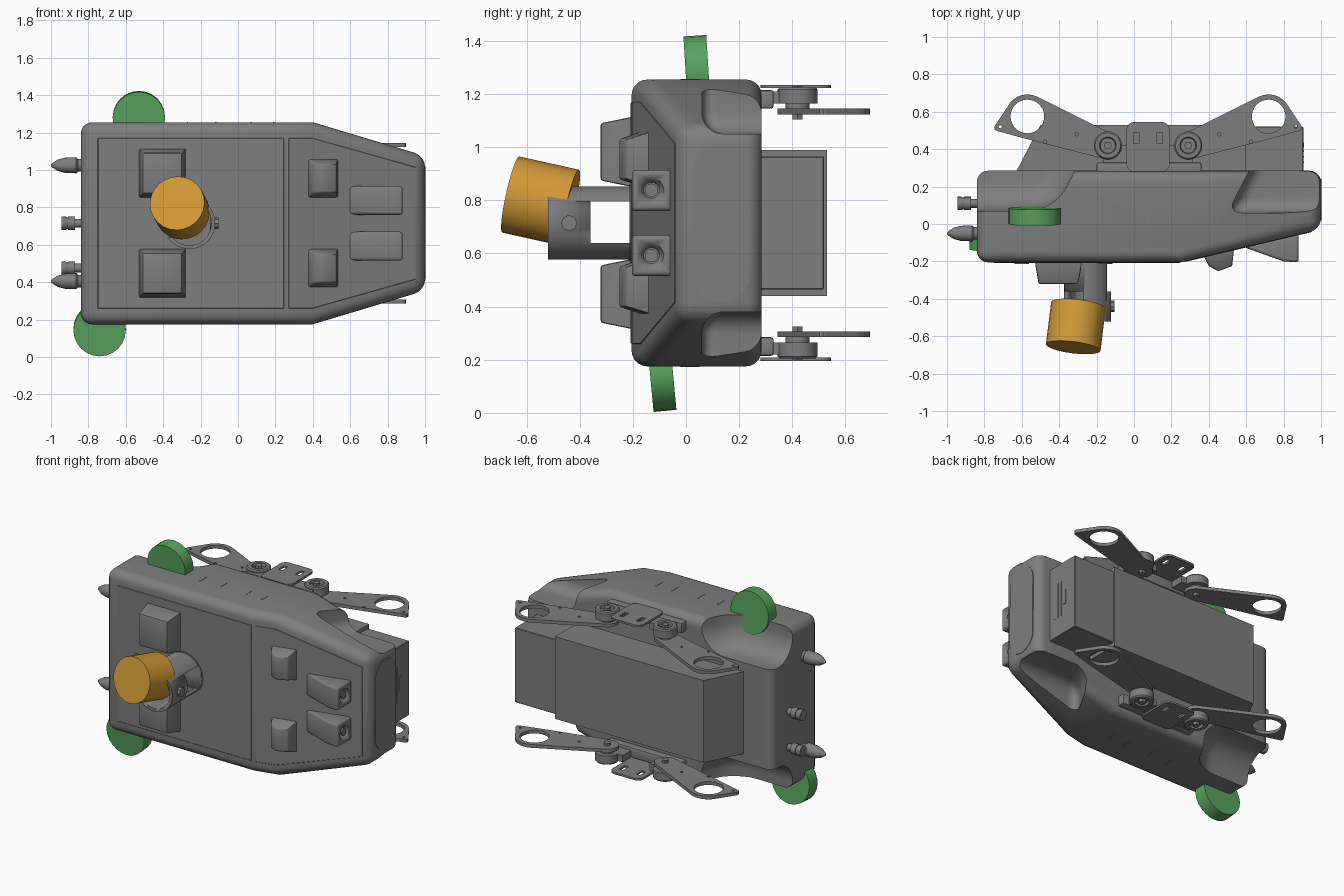
import bpy, bmesh, math
from mathutils import Vector

if "Cube" in bpy.data.objects:
    bpy.data.objects.remove(bpy.data.objects["Cube"])

ZC = 0.715  # mirror plane height of the whole model


def material(name, col):
    m = bpy.data.materials.new(name)
    m.diffuse_color = col
    m.use_nodes = True
    m.node_tree.nodes["Principled BSDF"].inputs["Base Color"].default_value = m.diffuse_color
    return m


GREY = material("grey", (0.21, 0.21, 0.21, 1))
ORANGE = material("orange", (0.64, 0.32, 0.037, 1))
GREEN = material("green", (0.1, 0.37, 0.11, 1))


def finish(name, bm, bevel=0, seg=3, smooth=True, mat=GREY):
    bmesh.ops.recalc_face_normals(bm, faces=bm.faces)
    me = bpy.data.meshes.new(name)
    bm.to_mesh(me)
    bm.free()
    me.materials.append(mat)
    ob = bpy.data.objects.new(name, me)
    bpy.context.collection.objects.link(ob)
    if bevel:
        m = ob.modifiers.new("bevel", "BEVEL")
        m.width, m.segments, m.angle_limit = bevel, seg, math.radians(22)
        apply(ob, m)
    if smooth:
        select(ob)
        bpy.ops.object.shade_smooth_by_angle(angle=math.radians(30))
    return ob


def select(ob):
    bpy.ops.object.select_all(action="DESELECT")
    ob.select_set(True)
    bpy.context.view_layer.objects.active = ob


def apply(ob, m):
    select(ob)
    bpy.ops.object.modifier_apply(modifier=m.name)


def cut(ob, cutter):
    m = ob.modifiers.new("cut", "BOOLEAN")
    m.object, m.operation, m.solver = cutter, "DIFFERENCE", "EXACT"
    apply(ob, m)
    bpy.data.objects.remove(cutter)


def hull(name, pts, **k):
    """Convex solid around a few points; used for tapered blocks."""
    bm = bmesh.new()
    for p in pts:
        bm.verts.new(p)
    bmesh.ops.convex_hull(bm, input=bm.verts)
    bmesh.ops.dissolve_limit(bm, angle_limit=0.01, verts=bm.verts, edges=bm.edges)
    return finish(name, bm, **k)


def box(name, x, y, z, **k):
    return hull(name, [(a, b, c) for a in x for b in y for c in z], **k)


def lathe(name, a, b, profile, n=32, **k):
    """Solid of revolution; profile is (t along a-b, radius)."""
    a, b = Vector(a), Vector(b)
    q = (b - a).to_track_quat("Z", "Y")
    bm, rings = bmesh.new(), []
    for t, r in profile:
        rings.append([bm.verts.new(a + (b - a) * t + q @ Vector((r * math.cos(i * math.tau / n),
                      r * math.sin(i * math.tau / n), 0))) for i in range(n)])
    for r0, r1 in zip(rings, rings[1:]):
        for i in range(n):
            bm.faces.new((r0[i], r0[(i + 1) % n], r1[(i + 1) % n], r1[i]))
    bm.faces.new(rings[0])
    bm.faces.new(rings[-1])
    return finish(name, bm, **k)


def cyl(name, a, b, r, n=32, **k):
    return lathe(name, a, b, [(0, r), (1, r)], n, **k)


def front(x):  # y of the sloping front skin
    return -0.205 + max(0, x - 0.25) * 0.235


def circle(cx, cy, r, n=20):
    return [(cx + r * math.cos(i * math.tau / n), cy + r * math.sin(i * math.tau / n)) for i in range(n)]


# Hull: tapered, rounded shell
body = hull("hull", [(x, y, ZC + s * h) for x, h in ((-0.84, 0.54), (0.25, 0.54), (0.4, 0.54), (1.0, 0.36))
                     for y in (front(x), 0.285) for s in (1, -1)], bevel=0.06, seg=5)
# Rounded scoops behind the side corners
for s in (1, -1):
    cut(body, hull("scoop_cutter", [(x, y, ZC + s * d) for x, y in ((-1.5, 0.07), (-0.43, 0.07), (-0.2, 0.5), (-1.5, 0.5))
                                    for d in (0.335, 1.0)], bevel=0.15, seg=8))
    cut(body, hull("scoop_cutter", [(x, y, ZC + s * d) for x, y in ((0.5, 0.06), (1.5, 0.06), (0.78, 0.6), (1.5, 0.6))
                                    for d in (0.335, 0.9)], bevel=0.08, seg=8))
select(body)
bpy.ops.object.shade_smooth_by_angle(angle=math.radians(30))

# Front cover plates, flush with the skin
hull("front_panel", [(x, y, ZC + s * 0.455) for x in (-0.75, 0.245) for y in (-0.208, -0.19) for s in (1, -1)],
     bevel=0.003, seg=1)
hull("sloped_panel", [(x, front(x) + o, ZC + s * h) for x, h in ((0.27, 0.455), (0.4, 0.455), (0.95, 0.3))
                      for o in (-0.003, 0.015) for s in (1, -1)], bevel=0.002, seg=1)
cyl("turret_flange", (-0.26, -0.19, ZC), (-0.26, -0.213, ZC), 0.145, 40)
cyl("front_port", (-0.6, -0.19, ZC), (-0.6, -0.213, ZC), 0.038, 12)

# End oval plate
oval = [(0.13 + 0.11 * math.cos(t * math.pi / 12), ZC + (0.19 if t < 12 else -0.19) + 0.11 * math.sin(t * math.pi / 12))
        for t in range(24)]
hull("end_oval_plate", [(x, y, z) for y, z in oval for x in (0.98, 1.003)])

for s in (1, -1):
    # Large and small front pads
    hull("large_pad", [(x, -0.2, ZC + s * d) for x in (-0.53, -0.28) for d in (0.135, 0.4)] +
         [(x, y, ZC + s * d) for x, y in ((-0.51, -0.322), (-0.3, -0.322), (-0.285, -0.25)) for d in (0.16, 0.375)],
         bevel=0.01, seg=2)
    hull("small_pad", [(x, front(x) + 0.01, ZC + s * d) for x in (0.37, 0.535) for d in (0.135, 0.345)] +
         [(x, y, ZC + s * d) for x, y in ((0.4, -0.225), (0.45, -0.253), (0.525, -0.225)) for d in (0.165, 0.315)],
         bevel=0.008, seg=2)
    # Wedge-shaped thruster pods with nozzle hole
    pod = hull("thruster_pod", [(x, y, ZC + s * d) for x, y in ((0.59, -0.125), (0.88, -0.05), (0.88, -0.205), (0.8, -0.2))
                                for d in (0.045, 0.2)], bevel=0.015)
    zp = ZC + s * 0.123
    cut(pod, lathe("nozzle_cutter", (0.84, -0.13, zp), (0.9, -0.13, zp), [(0, 0.03), (1, 0.055)], 16))
    lathe("pod_nozzle", (0.82, -0.13, zp), (0.875, -0.13, zp), [(0, 0.012), (1, 0.025)], 12)

    # Bullet-shaped end thrusters
    lathe("end_spike", (-0.82, -0.05, ZC + s * 0.31), (-1.0, -0.05, ZC + s * 0.31),
          [(0, 0.034), (0.2, 0.034), (0.25, 0.043), (0.6, 0.04), (0.8, 0.03), (0.95, 0.013), (1, 0.004)], 20)

    # Short slots along the side
    for x in (-0.27, -0.12, 0.07, 0.19):
        box("side_slot", (x - 0.004, x + 0.004), (-0.02, 0.05), (ZC + s * 0.52, ZC + s * 0.542), smooth=False)

    # Rounded back bracket plate with two slots, and its mounting block
    plate = hull("bracket_plate", [(x, y, ZC + s * d) for cx in (0.0, 0.15) for cy in (0.32, 0.505)
                                   for x, y in circle(cx, cy, 0.04) for d in (0.507, 0.52)], smooth=False)
    for x in (0.012, 0.138):
        cut(plate, box("slot_cutter", (x - 0.014, x + 0.014), (0.43, 0.49), (ZC + s * 0.4, ZC + s * 0.6)))
    box("bracket_block", (-0.2, 0.36), (0.26, 0.33), (ZC + s * 0.43, ZC + s * 0.5), bevel=0.01, seg=2)

    # Swing arms with ring ends, mirrored about x = 0.075
    for f in (1, -1):
        X = lambda d: 0.075 + f * d
        lo, hi = ZC + s * 0.408, ZC + s * 0.43
        outline = circle(0.645, 0.575, 0.118, 28) + circle(0.215, 0.415, 0.07, 20) + circle(0.805, 0.515, 0.018, 8)
        arm = hull("swing_arm", [(X(d), y, z) for d, y in outline for z in (lo, hi)], smooth=False)
        cut(arm, cyl("ring_cutter", (X(0.645), 0.575, lo - 0.1), (X(0.645), 0.575, lo + 0.1), 0.09, smooth=False))
        for d, y in ((0.79, 0.52), (0.55, 0.44), (0.38, 0.48)):
            cut(arm, cyl("hole_cutter", (X(d), y, lo - 0.1), (X(d), y, lo + 0.1), 0.009, 8, smooth=False))
        px, py = X(0.215), 0.42
        lathe("arm_pivot", (px, py, ZC + s * 0.43), (px, py, ZC + s * 0.51),
              [(0, 0.045), (0.25, 0.045), (0.25, 0.075), (0.9, 0.075), (1, 0.068), (1, 0.045), (0.75, 0.04)])
        cyl("pivot_bolt", (px, py, ZC + s * 0.39), (px, py, ZC + s * 0.515), 0.022, 6)
        hull("pivot_link", [(X(d), y, ZC + s * e) for d, y in ((0.1, 0.3), (0.24, 0.3), (0.1, 0.42), (0.24, 0.42))
                            for e in (0.45, 0.495)])

# Back equipment box: main block with sloped end, plus end module
hull("back_box", [(x, y, ZC + s * 0.275) for x, y in ((-0.64, 0.26), (-0.5, 0.53), (0.6, 0.53), (0.6, 0.26)) for s in (1, -1)])
box("back_end_module", (0.59, 0.905), (0.26, 0.52), (ZC - 0.25, ZC + 0.25), bevel=0.004, seg=1)
for y in (0.33, 0.36, 0.39):
    box("vent_slat", (0.9, 0.908), (y - 0.004, y + 0.004), (ZC - 0.12, ZC + 0.12))
box("module_latch", (0.9, 0.908), (0.41, 0.435), (ZC - 0.05, ZC + 0.05))

# End nozzles
for z in (ZC, 0.475):
    lathe("end_nozzle", (-0.8, 0.11, z), (-0.945, 0.11, z), [(0, 0.024), (0.5, 0.024), (0.5, 0.036), (0.75, 0.036),
          (0.75, 0.03), (0.85, 0.036), (1, 0.036)], 16)

# Turret tube with side windows, and its clamp bolts
tube = lathe("turret_tube", (-0.26, -0.2, ZC), (-0.26, -0.52, ZC), [(0, 0.138), (1, 0.138)], 40)
cut(tube, cyl("bore_cutter", (-0.26, -0.22, ZC), (-0.26, -0.6, ZC), 0.118, 40))
cut(tube, box("window_cutter", (-0.6, 0.1), (-0.36, -0.213), (ZC - 0.075, ZC + 0.08)))
cut(tube, box("opening_cutter", (-0.6, -0.27), (-0.6, -0.36), (ZC - 0.075, 1.2)))
cyl("turret_bolt", (-0.15, -0.44, ZC), (-0.105, -0.44, ZC), 0.03, 8)

# Orange lamp drum
cyl("lamp_drum", (-0.297, -0.435, 0.772), (-0.325, -0.66, 0.822), 0.147, 24, mat=ORANGE)

# Green side discs, slightly tilted
for x, y, z, t in ((-0.53, 0.042, 1.28, 0.0027), (-0.74, -0.092, 0.147, 0.004)):
    cyl("side_disc", (x, y - 0.043, z - t), (x, y + 0.043, z + t), 0.14, 24, mat=GREEN)
